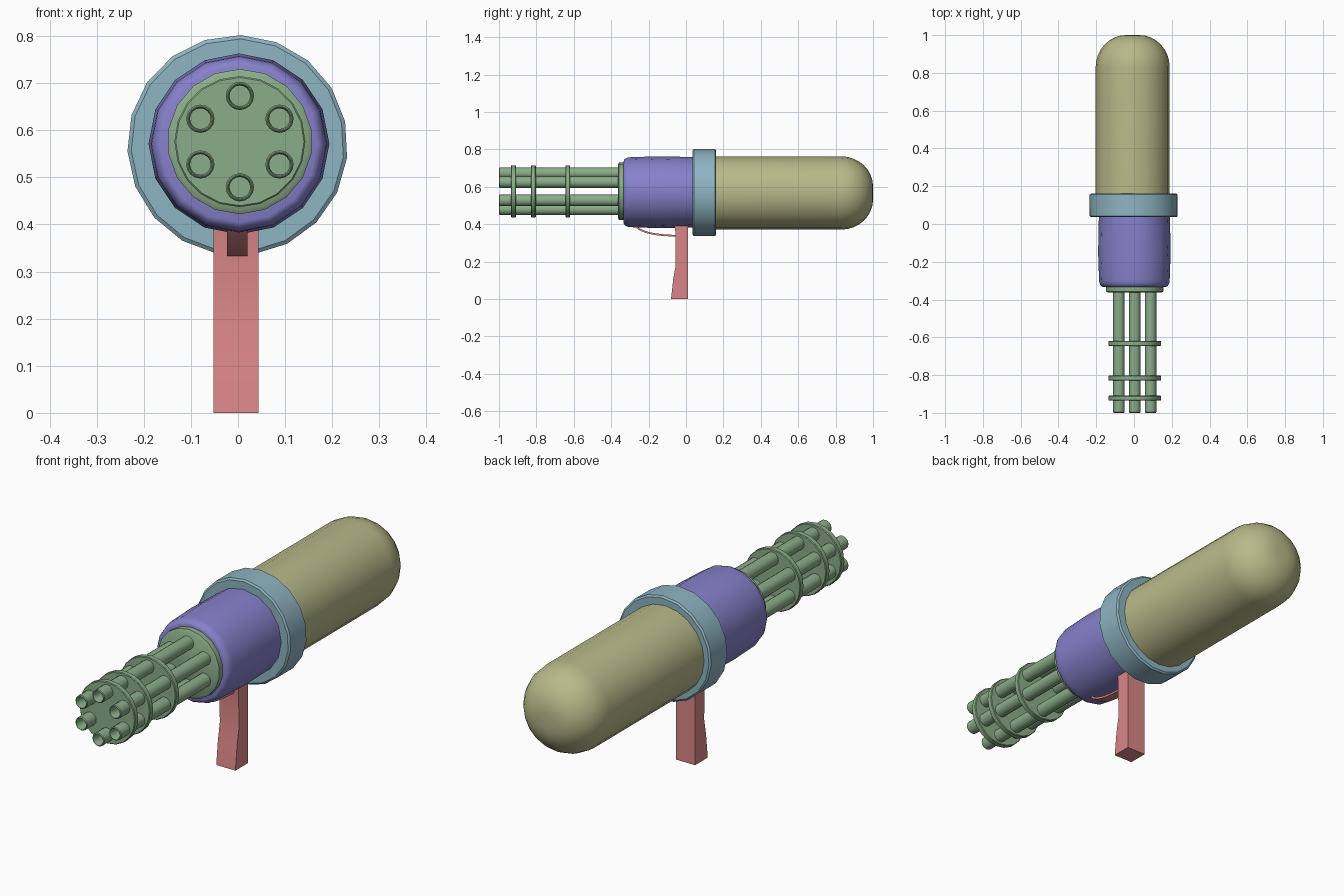
import bpy, bmesh, math
from mathutils import Vector

if "Cube" in bpy.data.objects:
    bpy.data.objects.remove(bpy.data.objects["Cube"])


def material(name, rgb):
    m = bpy.data.materials.new(name)
    m.diffuse_color = (*rgb, 1)
    m.use_nodes = True
    m.node_tree.nodes["Principled BSDF"].inputs["Base Color"].default_value = m.diffuse_color
    return m


GREEN = material("barrel_green", (0.26, 0.42, 0.25))
PURPLE = material("body_purple", (0.24, 0.22, 0.6))
TEAL = material("collar_teal", (0.27, 0.46, 0.54))
OLIVE = material("tank_olive", (0.48, 0.49, 0.25))
RED = material("grip_red", (0.7, 0.24, 0.24))


def finish(bm, name, mat):
    bmesh.ops.recalc_face_normals(bm, faces=bm.faces[:])
    me = bpy.data.meshes.new(name)
    bm.to_mesh(me)
    bm.free()
    ob = bpy.data.objects.new(name, me)
    bpy.context.collection.objects.link(ob)
    me.materials.append(mat)
    bpy.ops.object.select_all(action='DESELECT')
    ob.select_set(True)
    bpy.context.view_layer.objects.active = ob
    bpy.ops.object.shade_smooth_by_angle(angle=math.radians(35))
    return ob


def lathe(name, profile, cx, cz, sides, mat, turn=0.0):
    """Revolve (y, radius) points around a y-parallel axis, capping both ends."""
    bm = bmesh.new()
    rings = []
    for y, r in profile:
        angs = [2 * math.pi * i / sides + turn for i in range(sides)]
        rings.append([bm.verts.new((cx + r * math.sin(a), y, cz + r * math.cos(a))) for a in angs])
    for a, b in zip(rings, rings[1:]):
        for i in range(sides):
            j = (i + 1) % sides
            bm.faces.new((a[i], a[j], b[j], b[i]))
    bm.faces.new(rings[0])
    bm.faces.new(rings[-1])
    return finish(bm, name, mat)


def extrude_x(name, outline, x0, x1, mat):
    """Extrude a (y, z) outline between two x positions."""
    bm = bmesh.new()
    face = bm.faces.new([bm.verts.new((x0, y, z)) for y, z in outline])
    new = bmesh.ops.extrude_face_region(bm, geom=[face])["geom"]
    bmesh.ops.translate(bm, vec=(x1 - x0, 0, 0),
                        verts=[v for v in new if isinstance(v, bmesh.types.BMVert)])
    return finish(bm, name, mat)


# Rear tank with a domed end
dome = [(0.83 + 0.17 * math.sin(t), 0.035 + 0.161 * math.cos(t))
        for t in (math.pi / 2 * i / 8 for i in range(9))]
lathe("rear_tank", [(0.14, 0.196)] + dome, -0.007, 0.567, 20, OLIVE)

# Collar between tank and body
lathe("collar", [(0.036, 0.226), (0.042, 0.234), (0.155, 0.234), (0.161, 0.226)],
      -0.001, 0.568, 19, TEAL, 0.03)

# Main body with a rounded front edge
front = [(-0.295 - 0.038 * math.cos(t), 0.166 + 0.021 * math.sin(t))
         for t in (math.pi / 2 * i / 4 for i in range(5))]
lathe("main_body", front + [(-0.15, 0.192), (0.045, 0.188)], 0.002, 0.571, 16, PURPLE)

# Barrel base plate and three clamp discs
CX, CZ = 0.004, 0.576
lathe("barrel_base", [(-0.363, 0.145), (-0.357, 0.154), (-0.325, 0.154)], CX, CZ, 18, GREEN)
for i, y in enumerate((-0.922, -0.816, -0.632)):
    lathe(f"barrel_clamp_{i + 1}", [(y - 0.013, 0.136), (y - 0.01, 0.139), (y + 0.01, 0.139),
                                    (y + 0.013, 0.136)], CX, CZ, 20, GREEN)

# Six hollow barrels
for i in range(6):
    a = math.pi * i / 3
    lathe(f"barrel_{i + 1}",
          [(-0.35, 0.030), (-0.996, 0.030), (-1.0, 0.027), (-1.0, 0.025), (-0.99, 0.022), (-0.94, 0.022)],
          CX + 0.097 * math.sin(a), CZ + 0.097 * math.cos(a), 16, GREEN)

# Grip with a flared foot
extrude_x("grip", [(-0.08, 0), (0.01, 0), (0.01, 0.42), (-0.065, 0.42), (-0.057, 0.36), (-0.055, 0.18),
                   (-0.068, 0.11)], -0.052, 0.043, RED)

# Curved trigger guard strip
p = [Vector(v) for v in ((-0.295, 0.41), (-0.25, 0.34), (-0.15, 0.338), (-0.05, 0.333))]
curve = []
for i in range(9):
    t = i / 8
    s = 1 - t
    curve.append(p[0] * s**3 + p[1] * 3 * s * s * t + p[2] * 3 * s * t * t + p[3] * t**3)
inner = [c + Vector((0.003, 0.009)) for c in reversed(curve)]
extrude_x("trigger_guard", [tuple(c) for c in curve + inner], -0.023, 0.02, RED)
